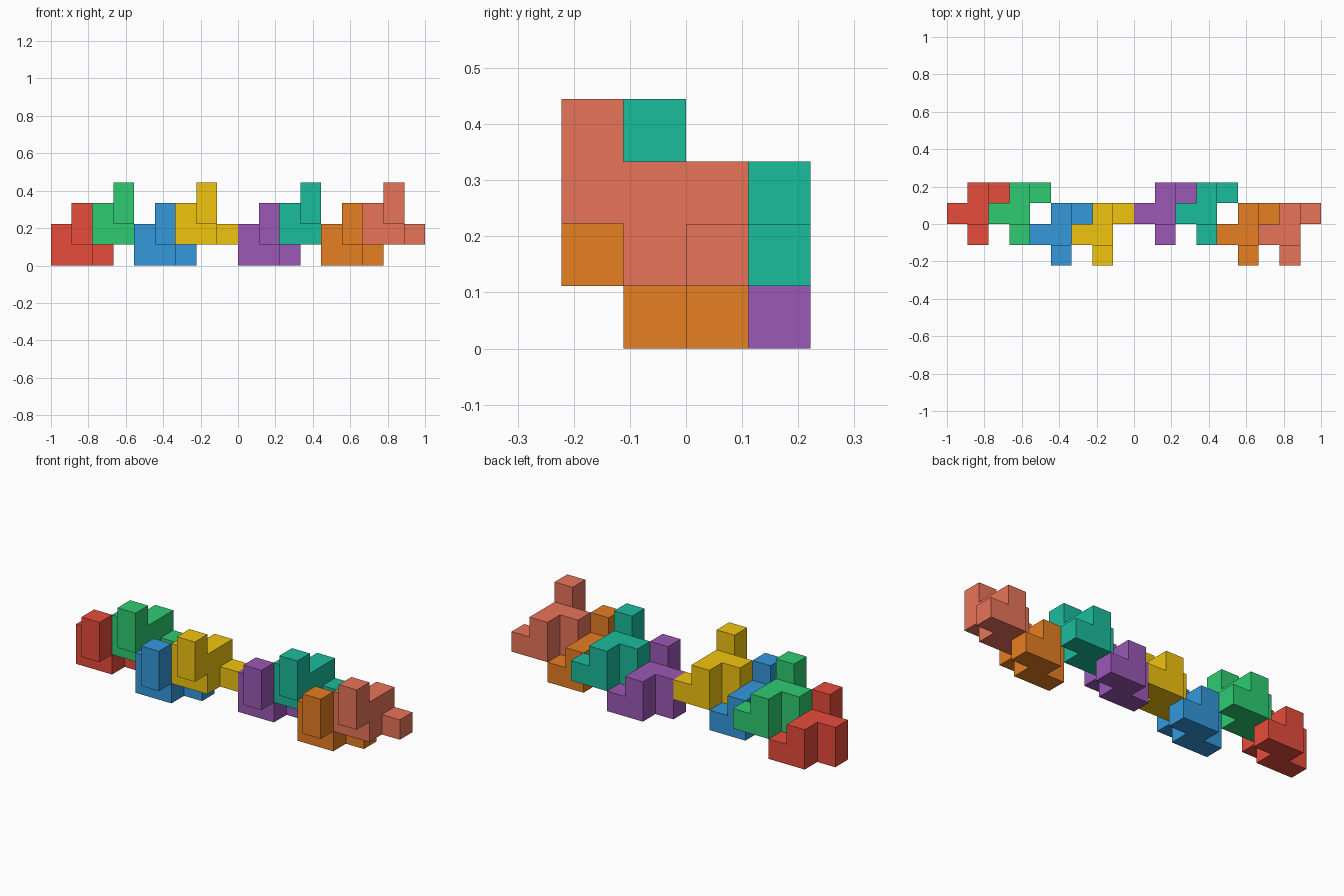
import bpy, bmesh
from mathutils import Color, Vector

if "Cube" in bpy.data.objects:
    bpy.data.objects.remove(bpy.data.objects["Cube"])

U = 1 / 9  # edge of one unit cube

# Cubes of the repeated nine-cube piece
CELLS = [(0, 0, 0), (0, 0, 1), (1, 0, 0), (1, 0, 1), (1, 1, 0),
         (1, 1, 1), (2, 1, 0), (1, -1, 1), (1, -1, 2)]

# Name, cube offset and sRGB colour of each copy
PIECES = [
    ("red", (0, 0, 0), (231, 76, 60)),
    ("green", (2, 0, 1), (46, 204, 113)),
    ("blue", (4, -1, 0), (52, 152, 219)),
    ("yellow", (6, -1, 1), (241, 196, 15)),
    ("purple", (9, 0, 0), (155, 89, 182)),
    ("teal", (11, 0, 1), (26, 188, 156)),
    ("orange", (13, -1, 0), (230, 126, 34)),
    ("salmon", (15, -1, 1), (232, 116, 90)),
]


def piece_mesh(name):
    """Joined cubes with inner faces removed and flat areas merged."""
    bm = bmesh.new()
    for c in CELLS:
        cube = bmesh.ops.create_cube(bm, size=U)
        bmesh.ops.translate(bm, verts=cube["verts"],
                            vec=(Vector(c) + Vector((0.5, 0.5, 0.5))) * U)
    # Drop both faces wherever two cubes touch
    seen = {}
    for f in bm.faces:
        key = tuple(round(v / U * 2) for v in f.calc_center_median())
        seen.setdefault(key, []).append(f)
    inner = [f for group in seen.values() if len(group) > 1 for f in group]
    bmesh.ops.delete(bm, geom=inner, context='FACES')
    bmesh.ops.remove_doubles(bm, verts=bm.verts, dist=U * 0.01)
    bmesh.ops.recalc_face_normals(bm, faces=bm.faces)
    bmesh.ops.dissolve_limit(bm, angle_limit=0.01, verts=bm.verts, edges=bm.edges)
    mesh = bpy.data.meshes.new(name)
    bm.to_mesh(mesh)
    bm.free()
    return mesh


# Chain of pieces, stepping up and down along x
for name, offset, rgb in PIECES:
    mesh = piece_mesh(name + "_piece")
    mat = bpy.data.materials.new(name)
    linear = Color([v / 255 for v in rgb]).from_srgb_to_scene_linear()
    mat.diffuse_color = (*linear, 1)
    mat.use_nodes = True
    mat.node_tree.nodes["Principled BSDF"].inputs["Base Color"].default_value = mat.diffuse_color
    mesh.materials.append(mat)
    obj = bpy.data.objects.new(name + "_piece", mesh)
    obj.location = (Vector(offset) - Vector((9, 0, 0))) * U
    bpy.context.collection.objects.link(obj)
